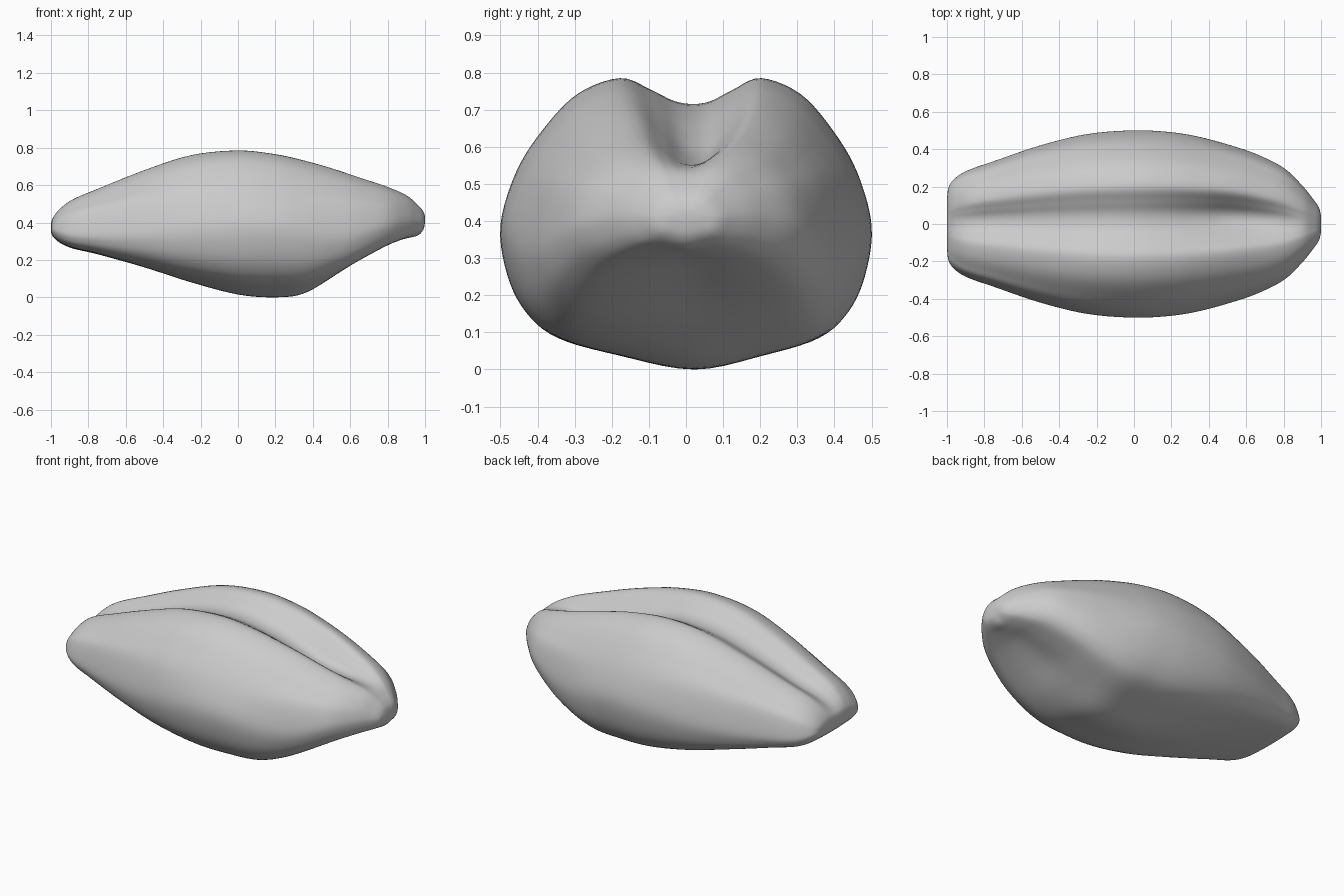
import bpy, bmesh
from mathutils import Vector

cube = bpy.data.objects.get("Cube")
if cube:
    bpy.data.objects.remove(cube, do_unlink=True)

# Stations along the kernel:
# x, half width, top, bottom, crease depth, scoop height, fullness of the lower flank
STATIONS = [
    (-1.0, .13, .39, .35, 0, 0, 1.2),
    (-.99, .2, .425, .325, .005, 0, 1.3),
    (-.95, .25, .475, .29, .02, 0, 1.5),
    (-.88, .29, .525, .26, .035, 0, 1.6),
    (-.75, .335, .58, .23, .05, 0, 1.6),
    (-.5, .42, .68, .16, .06, 0, 1.4),
    (-.25, .48, .76, .08, .065, 0, 1.2),
    (0, .5, .785, .015, .07, 0, 1.05),
    (.2, .49, .765, 0, .085, 0, 1),
    (.35, .465, .732, .015, .1, .005, 1.05),
    (.5, .425, .69, .08, .11, .025, 1.2),
    (.65, .375, .64, .165, .085, .045, 1.3),
    (.8, .3, .59, .25, .04, .035, 1.2),
    (.9, .205, .545, .3, .008, .015, 1.1),
    (.96, .13, .495, .33, 0, 0, 1),
    (.99, .085, .46, .36, 0, 0, 1),
    (1.0, .04, .43, .40, 0, 0, 1),
]

# Half cross-section, as shares of the half width: crease wall (share of depth),
# then the flank from lobe to keel (share of height)
CREASE = [(.1, .88), (.22, .45)]
FLANK = [(.38, 1), (.6, .945), (.78, .82), (.92, .67), (1, .5),
         (.965, .33), (.87, .2), (.71, .11), (.4, .05)]


def smooth_path(points, steps, closed=False):
    """Catmull-Rom samples through points of any dimension."""
    n = len(points)
    pick = (lambda i: points[i % n]) if closed else (lambda i: points[max(0, min(n - 1, i))])
    out = []
    for i in range(n if closed else n - 1):
        a, b, c, d = (pick(i + k) for k in (-1, 0, 1, 2))
        for s in range(steps):
            t = s / steps
            out.append(b + (c - a) * t / 2 + (a * 2 - b * 5 + c * 4 - d) * t * t / 2
                       + (b * 3 - a - c * 3 + d) * t ** 3 / 2)
    if not closed:
        out.append(points[-1])
    return out


def section(station):
    """Closed ring: two lobes, a crease on top and a keel or scoop below."""
    x, width, top, bottom, crease, scoop, fullness = station
    height = top - bottom
    half = [Vector((width * u, top - crease * d)) for u, d in CREASE]
    for u, v in FLANK:
        low = v ** fullness if v <= .5 else v
        lift = scoop * max(0, 1 - 2 * v) * (1 - u)
        half.append(Vector((width * u, bottom + height * low + lift)))
    mirrored = [Vector((-p.x, p.y)) for p in reversed(half)]
    ring = [Vector((0, top - crease))] + half + [Vector((0, bottom + scoop))] + mirrored
    shift = .02 * crease / .07
    return [Vector((x, p.x + shift * max(0, 1 - abs(p.x) / width), p.y))
            for p in smooth_path(ring, 5, closed=True)]


# Kernel skin lofted through the sections
bm = bmesh.new()
rings = [[bm.verts.new(p) for p in section(s)]
         for s in smooth_path([Vector(s) for s in STATIONS], 5)]
for a, b in zip(rings, rings[1:]):
    for i in range(len(a)):
        j = (i + 1) % len(a)
        bm.faces.new((a[i], a[j], b[j], b[i]))

# Rounded end caps
for ring in (rings[0], rings[-1]):
    centre = bm.verts.new(sum((v.co for v in ring), Vector()) / len(ring))
    for i, v in enumerate(ring):
        bm.faces.new((v, ring[(i + 1) % len(ring)], centre))
bmesh.ops.recalc_face_normals(bm, faces=bm.faces)
for face in bm.faces:
    face.smooth = True

mesh = bpy.data.meshes.new("grain_kernel")
bm.to_mesh(mesh)
bm.free()
kernel = bpy.data.objects.new("grain_kernel", mesh)
bpy.context.collection.objects.link(kernel)

# Single plain grey
grey = bpy.data.materials.new("light_grey")
grey.use_nodes = True
colour = (.6, .6, .6, 1)
grey.diffuse_color = colour
grey.node_tree.nodes["Principled BSDF"].inputs["Base Color"].default_value = colour
mesh.materials.append(grey)
